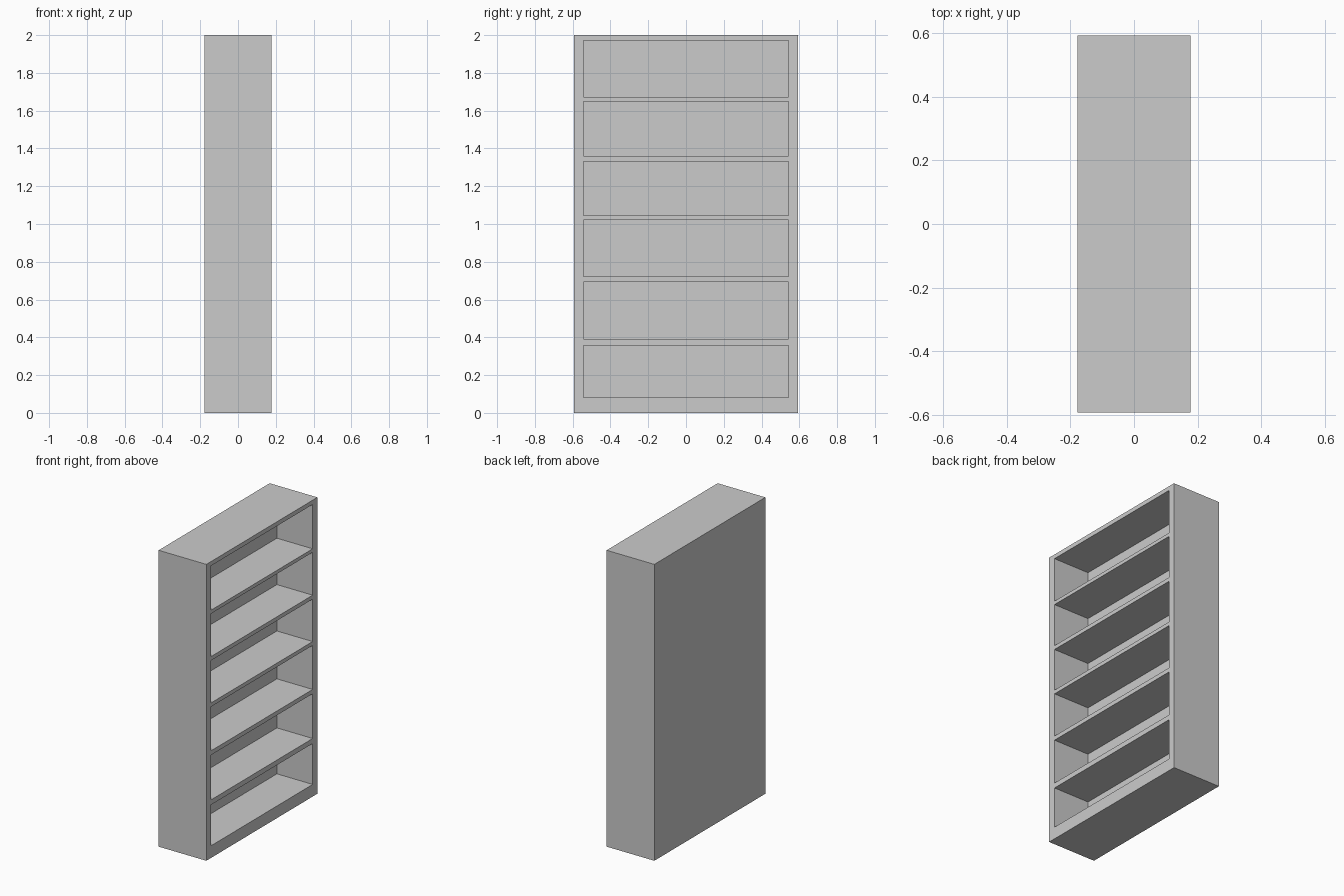
import bpy
import bmesh
from mathutils import Vector

if "Cube" in bpy.data.objects:
    bpy.data.objects.remove(bpy.data.objects["Cube"])

# Overall size; the open side faces +x
DEPTH, WIDTH, HEIGHT = 0.356, 1.184, 2.0
INNER = 0.542          # half width of the openings
RECESS = 0.267         # depth of the compartments
# (bottom, top) of each compartment, floor to top
BAYS = [(0.082, 0.358), (0.392, 0.694), (0.723, 1.020),
        (1.046, 1.332), (1.359, 1.648), (1.672, 1.971)]

bm = bmesh.new()

# Solid block standing on the ground
bmesh.ops.create_cube(bm, size=1.0)
bmesh.ops.scale(bm, vec=(DEPTH, WIDTH, HEIGHT), verts=bm.verts)
bmesh.ops.translate(bm, vec=(0, 0, HEIGHT / 2), verts=bm.verts)


def open_side():
    bm.faces.ensure_lookup_table()
    return [f for f in bm.faces if f.normal.x > 0.9]


def slice_block(co, normal):
    geom = bm.verts[:] + bm.edges[:] + bm.faces[:]
    bmesh.ops.bisect_plane(bm, geom=geom, plane_co=co, plane_no=normal)


# Mark out uprights and shelf edges
for y in (-INNER, INNER):
    slice_block((0, y, 0), (0, 1, 0))
for bay in BAYS:
    for z in bay:
        slice_block((0, 0, z), (0, 0, 1))
bm.normal_update()


def is_bay(face):
    c = face.calc_center_median()
    return abs(c.y) < INNER and any(lo < c.z < hi for lo, hi in BAYS)


# Push each compartment back into the block
bays = [f for f in open_side() if is_bay(f)]
pushed = bmesh.ops.extrude_discrete_faces(bm, faces=bays)["faces"]
for f in pushed:
    bmesh.ops.translate(bm, vec=Vector((-RECESS, 0, 0)), verts=f.verts)

# Clean the leftover slices from the plain outer faces
outer = [e for e in bm.edges if len(e.link_faces) == 2
         and all(f.normal.x < 0.9 for f in e.link_faces)
         and e.calc_face_angle(1.0) < 0.01]
bmesh.ops.dissolve_edges(bm, edges=outer, use_verts=False)
bmesh.ops.recalc_face_normals(bm, faces=bm.faces)

mesh = bpy.data.meshes.new("bookcase")
bm.to_mesh(mesh)
bm.free()
bpy.context.collection.objects.link(bpy.data.objects.new("bookcase", mesh))
